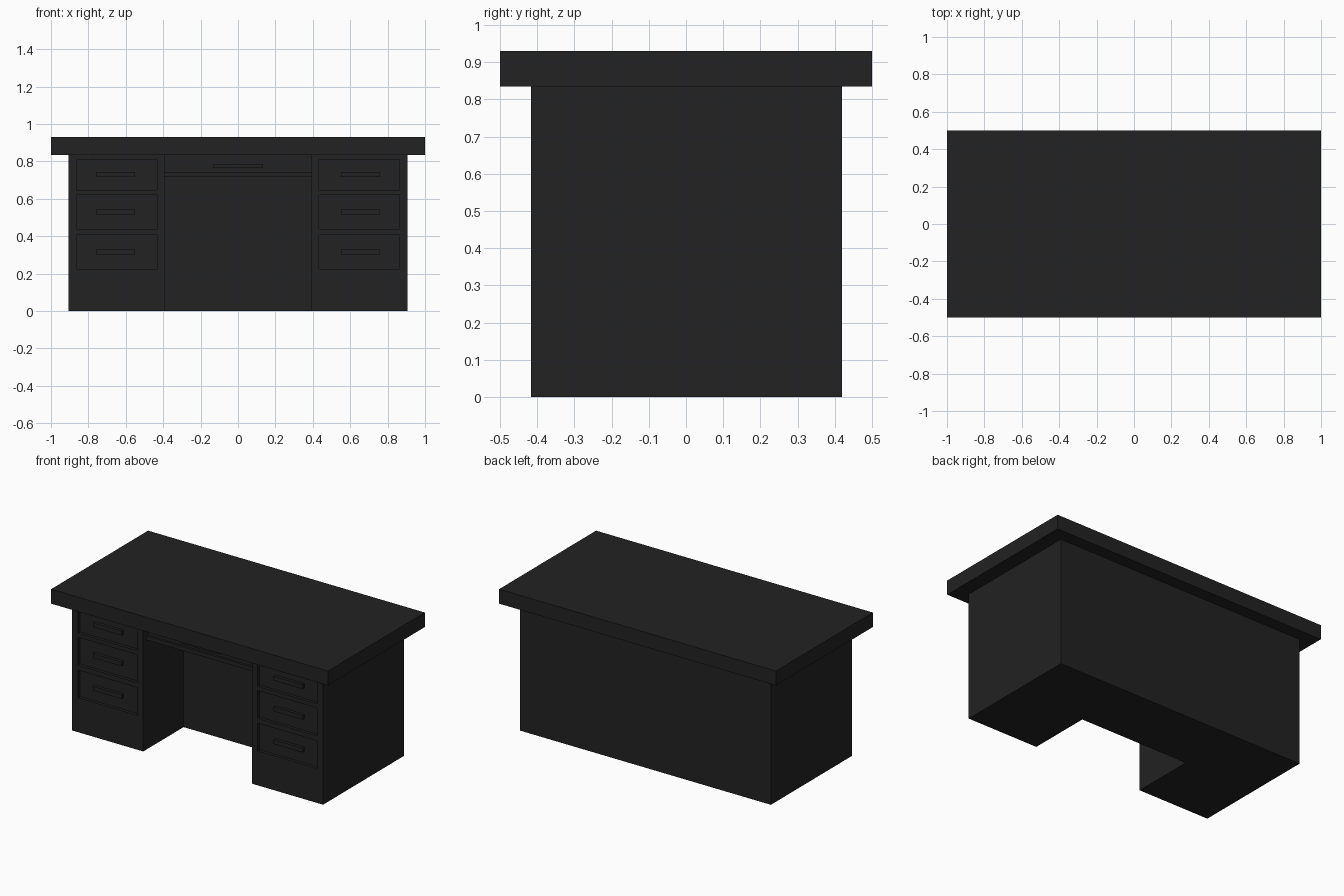
import bpy
import bmesh

default = bpy.data.objects.get("Cube")
if default:
    bpy.data.objects.remove(default, do_unlink=True)

# Single near-black finish
COLOUR = (0.016, 0.016, 0.016, 1)
black = bpy.data.materials.new("black_finish")
black.use_nodes = True
black.diffuse_color = COLOUR
shader = next(n for n in black.node_tree.nodes if n.type == 'BSDF_PRINCIPLED')
shader.inputs["Base Color"].default_value = COLOUR


def prism(name, outline, z0, z1):
    """Extrude a flat xy outline from z0 up to z1."""
    bm = bmesh.new()
    base = bm.faces.new([bm.verts.new((x, y, z0)) for x, y in outline])
    grown = bmesh.ops.extrude_face_region(bm, geom=[base])["geom"]
    for v in grown:
        if isinstance(v, bmesh.types.BMVert):
            v.co.z = z1
    bmesh.ops.recalc_face_normals(bm, faces=bm.faces)
    mesh = bpy.data.meshes.new(name)
    bm.to_mesh(mesh)
    bm.free()
    mesh.materials.append(black)
    obj = bpy.data.objects.new(name, mesh)
    bpy.context.collection.objects.link(obj)
    return obj


def box(name, xs, ys, zs):
    (x0, x1), (y0, y1) = sorted(xs), ys
    return prism(name, [(x0, y0), (x1, y0), (x1, y1), (x0, y1)], *zs)


def cut(target, cutter):
    """Subtract the cutter for good, then discard it."""
    cutter.hide_render = True
    mod = target.modifiers.new("recess", 'BOOLEAN')
    mod.operation, mod.solver, mod.object = 'DIFFERENCE', 'EXACT', cutter
    bpy.context.view_layer.objects.active = target
    bpy.ops.object.modifier_apply(modifier=mod.name)
    bpy.data.objects.remove(cutter, do_unlink=True)


FRONT, BACK, SIDE, KNEE, UNDER = -0.417, 0.419, 0.907, 0.393, 0.835
RECESS = FRONT + 0.02

# Body: two pedestals joined by a deep back block around the knee space
body = prism("desk_body", [
    (-SIDE, FRONT), (-KNEE, FRONT), (-KNEE, 0), (KNEE, 0),
    (KNEE, FRONT), (SIDE, FRONT), (SIDE, BACK), (-SIDE, BACK)], 0, UNDER)

# Recessed drawer fronts with bar handles on each pedestal
DRAWERS = [("top", 0.647, 0.81, 0.73), ("middle", 0.438, 0.62, 0.529),
           ("bottom", 0.225, 0.406, 0.315)]
for side, s in (("left", 1), ("right", -1)):
    for row, z0, z1, zh in DRAWERS:
        cut(body, box("cutter", (s * 0.434, s * 0.863), (FRONT - 0.1, RECESS), (z0, z1)))
        box(f"{side}_{row}_handle", (s * 0.55, s * 0.757),
            (RECESS - 0.02, RECESS), (zh - 0.014, zh + 0.014))

# Centre drawer over the knee space, with its lower lip and handle
DRAWER = -0.37
box("centre_drawer", (-KNEE, KNEE), (DRAWER, 0), (0.717, UNDER))
box("centre_drawer_lip", (-KNEE, KNEE), (DRAWER - 0.015, DRAWER), (0.717, 0.743))
box("centre_handle", (-0.134, 0.134), (DRAWER - 0.02, DRAWER), (0.765, 0.786))

# Thick overhanging top
box("desk_top", (-1, 1), (-0.5, 0.5), (UNDER, 0.93))
